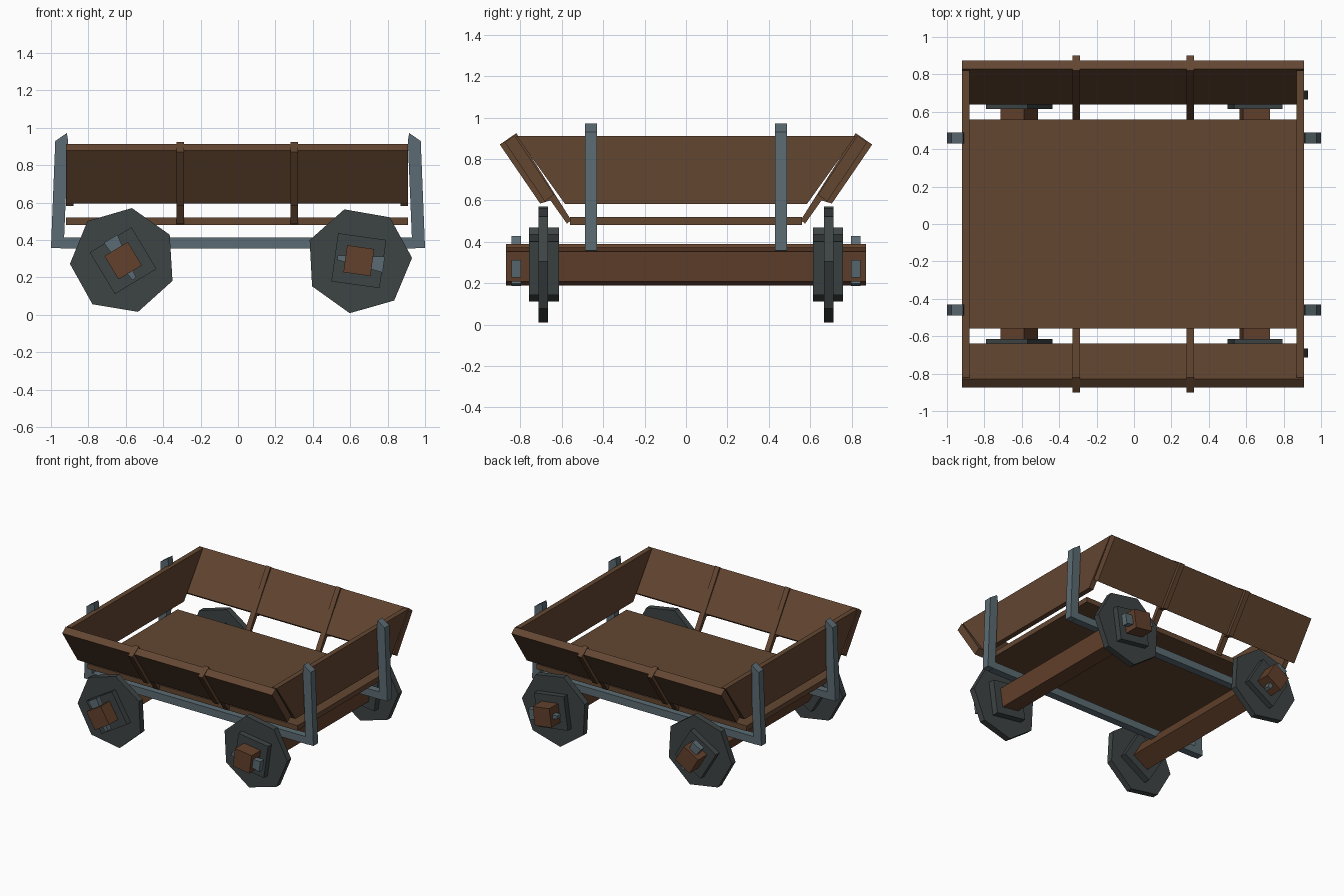
import bpy, bmesh, math
from mathutils import Vector

if "Cube" in bpy.data.objects:
    bpy.data.objects.remove(bpy.data.objects["Cube"])


def material(name, rgb):
    m = bpy.data.materials.new(name)
    m.diffuse_color = (*rgb, 1)
    m.use_nodes = True
    m.node_tree.nodes["Principled BSDF"].inputs["Base Color"].default_value = m.diffuse_color
    return m


WOOD = material("brown wood", (0.125, 0.061, 0.031))
AXLE = material("axle wood", (0.125, 0.053, 0.025))
IRON = material("blue grey iron", (0.105, 0.148, 0.172))
DARK = material("dark wheel grey", (0.047, 0.057, 0.057))


def prism(name, profile, axis, lo, hi, mat):
    """Extrude a flat profile along an axis: 'x' takes (y, z), 'y' takes (x, z)."""
    def point(p, t):
        return Vector((t, p[0], p[1])) if axis == 'x' else Vector((p[0], t, p[1]))
    bm = bmesh.new()
    a = [bm.verts.new(point(p, lo)) for p in profile]
    b = [bm.verts.new(point(p, hi)) for p in profile]
    n = len(profile)
    bm.faces.new(a)
    bm.faces.new(b[::-1])
    for i in range(n):
        j = (i + 1) % n
        bm.faces.new((a[j], a[i], b[i], b[j]))
    bmesh.ops.recalc_face_normals(bm, faces=bm.faces)
    me = bpy.data.meshes.new(name)
    bm.to_mesh(me)
    bm.free()
    me.materials.append(mat)
    ob = bpy.data.objects.new(name, me)
    bpy.context.collection.objects.link(ob)
    return ob


def rect(u0, u1, v0, v1):
    return [(u0, v0), (u1, v0), (u1, v1), (u0, v1)]


def turned(points, cx, cz, ang):
    c, s = math.cos(ang), math.sin(ang)
    return [(cx + u * c - v * s, cz + u * s + v * c) for u, v in points]


# Bed floor
prism("bed_floor", rect(-0.56, 0.56, 0.48, 0.52), 'x', -0.92, 0.91, WOOD)

# Sloping side planks and the struts that carry them
plank = [(0.875, 0.88), (0.83, 0.915), (0.638, 0.628), (0.683, 0.595)]
strut = [(0.90, 0.87), (0.82, 0.925), (0.555, 0.505), (0.575, 0.487),
         (0.655, 0.60), (0.705, 0.585)]
for side, s in (("front", -1), ("back", 1)):
    prism(side + "_side_plank", [(s * y, z) for y, z in plank], 'x', -0.92, 0.91, WOOD)
    for x in (-0.31, 0.30):
        prism(side + "_strut", [(s * y, z) for y, z in strut], 'x',
              x - 0.02, x + 0.02, WOOD)

# End boards
board = [(-0.585, 0.583), (0.585, 0.583), (0.82, 0.912), (-0.82, 0.912)]
for name, lo, hi in (("left_end_board", -0.92, -0.88), ("right_end_board", 0.87, 0.91)):
    prism(name, board, 'x', lo, hi, WOOD)

# Iron U-shaped frames
for side, y in (("front", -0.46), ("back", 0.46)):
    prism(side + "_iron_rail", rect(-0.95, 0.95, 0.355, 0.413), 'y',
          y - 0.029, y + 0.029, IRON)
    for s in (-1, 1):
        up = [(1.0, 0.357), (0.977, 0.93), (0.915, 0.972), (0.908, 0.93), (0.932, 0.357)]
        prism(side + "_iron_upright", [(s * x, z) for x, z in up], 'y',
              y - 0.029, y + 0.029, IRON)

# Axles, each with two seven-sided wheels, square hubs and wedge pins
for end, cx, deg in (("left", -0.614, 121), ("right", 0.646, -8)):
    a, cz = math.radians(deg), 0.29
    prism(end + "_axle", turned(rect(-0.073, 0.073, -0.073, 0.073), cx, cz, a),
          'y', -0.87, 0.87, AXLE)
    wheel = [(0.285 * math.cos(t), 0.285 * math.sin(t))
             for t in (math.radians(11) + i * math.tau / 7 for i in range(7))]
    pin = [(-0.115, -0.012), (0.135, -0.045), (0.135, 0.04), (-0.115, 0.012)]
    for s in (-1, 1):
        for name, prof, mid, half, mat in (
                ("wheel", wheel, 0.69, 0.024, DARK),
                ("hub", rect(-0.13, 0.13, -0.13, 0.13), 0.687, 0.072, DARK),
                ("wedge_pin", pin, 0.82, 0.023, IRON)):
            prism(end + "_" + name, turned(prof, cx, cz, a), 'y',
                  s * mid - half, s * mid + half, mat)
